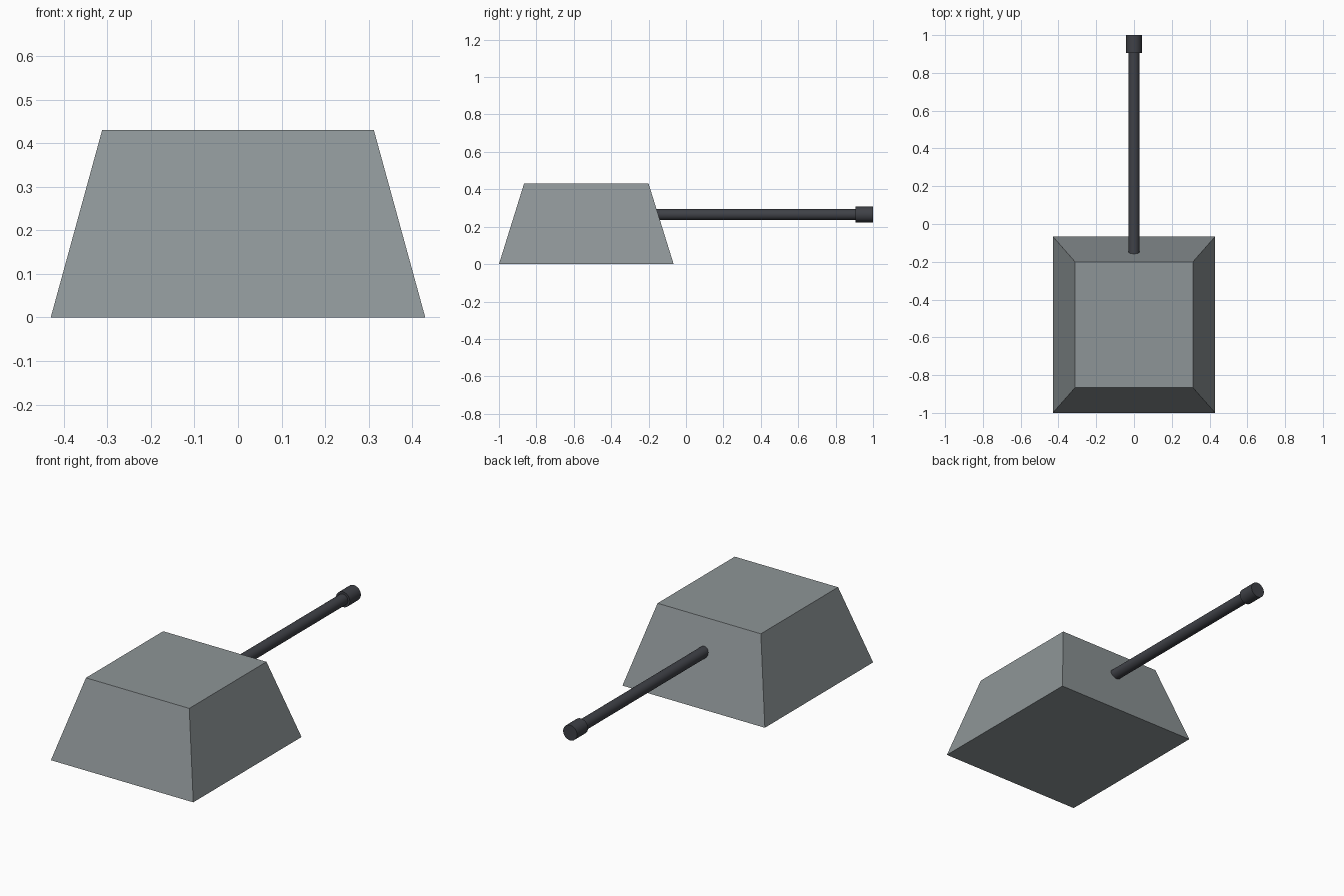
import bpy, bmesh, math

if "Cube" in bpy.data.objects:
    bpy.data.objects.remove(bpy.data.objects["Cube"])


def material(name, rgb):
    m = bpy.data.materials.new(name)
    m.diffuse_color = (*rgb, 1)
    m.use_nodes = True
    m.node_tree.nodes["Principled BSDF"].inputs["Base Color"].default_value = m.diffuse_color
    return m


armour = material("armour_grey", (0.27, 0.30, 0.31))
gunmetal = material("gunmetal", (0.05, 0.053, 0.063))


def frustum(name, bottom, top, height, mat):
    """Tapered block; bottom and top are (half width, y min, y max)."""
    bm = bmesh.new()
    bmesh.ops.create_cube(bm, size=2)
    for v in bm.verts:
        half, y0, y1 = top if v.co.z > 0 else bottom
        v.co = (half * v.co.x, y1 if v.co.y > 0 else y0, height if v.co.z > 0 else 0)
    mesh = bpy.data.meshes.new(name)
    bm.to_mesh(mesh)
    bm.free()
    obj = bpy.data.objects.new(name, mesh)
    bpy.context.collection.objects.link(obj)
    mesh.materials.append(mat)


def tube(name, radius, y0, y1, z, mat):
    """Cylinder lying along y."""
    bpy.ops.mesh.primitive_cylinder_add(vertices=24, radius=radius, depth=y1 - y0,
                                        location=(0, (y0 + y1) / 2, z),
                                        rotation=(math.pi / 2, 0, 0))
    obj = bpy.context.object
    obj.name = name
    obj.data.materials.append(mat)
    bpy.ops.object.shade_smooth_by_angle(angle=math.radians(40))


# Sloped turret body
frustum("turret_body", (0.43, -1.0, -0.066), (0.312, -0.866, -0.2), 0.43, armour)

# Gun barrel, rooted in the sloped face, with a thicker muzzle
tube("barrel", 0.03, -0.2, 0.95, 0.265, gunmetal)
tube("muzzle", 0.042, 0.905, 1.0, 0.265, gunmetal)
